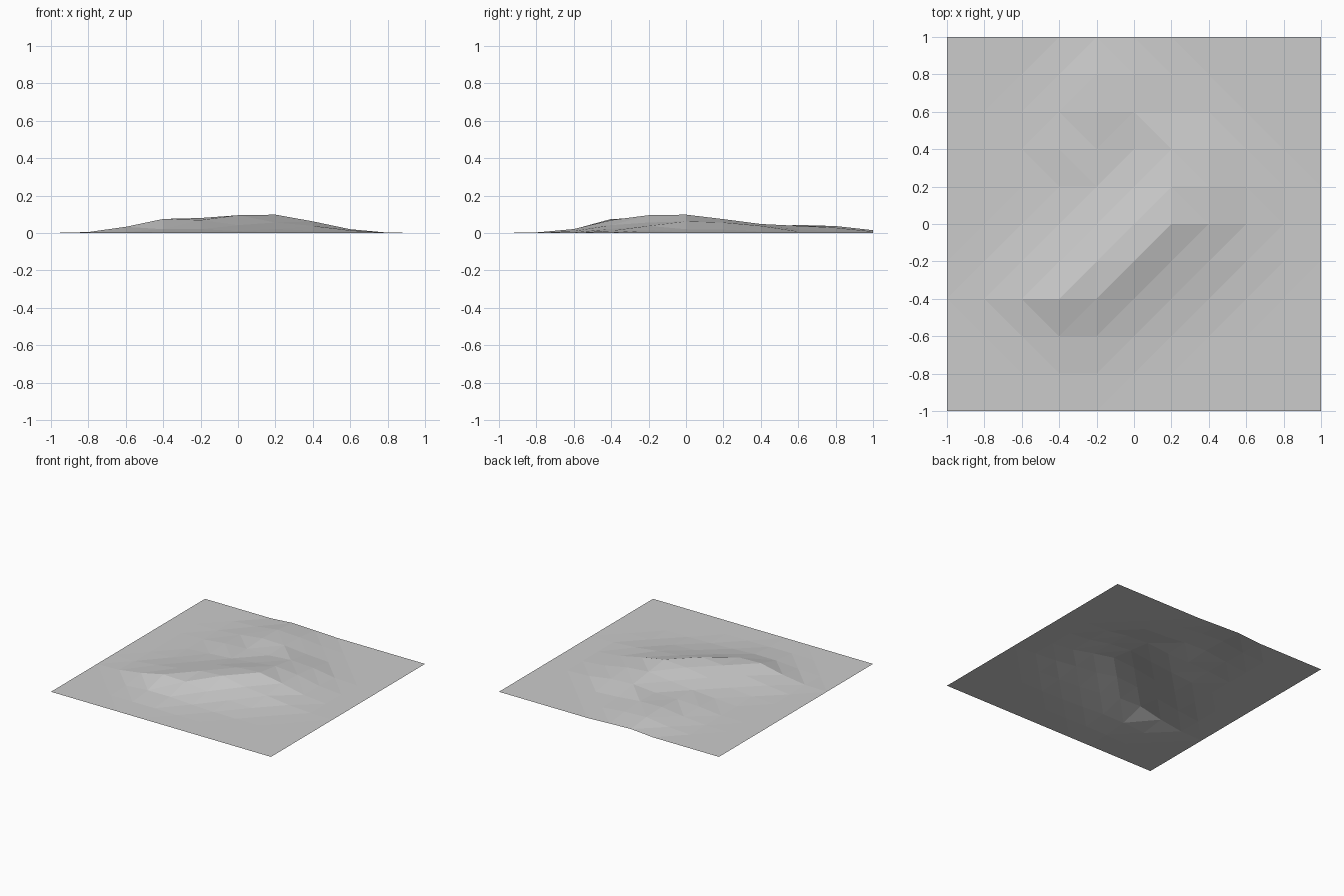
import bpy, bmesh

if "Cube" in bpy.data.objects:
    bpy.data.objects.remove(bpy.data.objects["Cube"])

# Heights in thousandths; rows run back (y = 1) to front, columns x = -0.8 .. 0.8
ROWS = {
    10: (0, 0, 0, 15, 8, 0, 0, 0, 0),
    9: (0, 0, 10, 37, 28, 9, 0, 0, 0),
    8: (0, 2, 18, 43, 38, 20, 8, 0, 0),
    7: (0, 4, 24, 32, 32, 48, 38, 8, 0),
    6: (0, 4, 16, 30, 50, 74, 56, 18, 1),
    5: (0, 8, 26, 55, 86, 98, 62, 20, 2),
    4: (1, 22, 50, 80, 95, 56, 38, 14, 2),
    3: (5, 33, 75, 69, 42, 22, 12, 3, 0),
    2: (0, 6, 20, 21, 10, 3, 0, 0, 0),
    1: (0, 0, 3, 3, 0, 0, 0, 0, 0),
}

# Terrain sheet: a 10 x 10 grid lifted into a low ridge
bm = bmesh.new()
bmesh.ops.create_grid(bm, x_segments=10, y_segments=10, size=1)
for v in bm.verts:
    col = round((v.co.x + 1) / 0.2)
    row = round((v.co.y + 1) / 0.2)
    if 1 <= col <= 9 and row in ROWS:
        v.co.z = ROWS[row][col - 1] / 1000

# Flat triangles, split along the shorter diagonal so the crest stays crisp
bmesh.ops.triangulate(bm, faces=bm.faces[:], quad_method='SHORT_EDGE')
bmesh.ops.recalc_face_normals(bm, faces=bm.faces[:])
if sum(f.normal.z for f in bm.faces) < 0:
    bmesh.ops.reverse_faces(bm, faces=bm.faces[:])

mesh = bpy.data.meshes.new("terrain")
bm.to_mesh(mesh)
bm.free()
mat = bpy.data.materials.new("light grey")
mat.diffuse_color = (0.6, 0.6, 0.6, 1)
mat.use_nodes = True
mat.node_tree.nodes["Principled BSDF"].inputs["Base Color"].default_value = mat.diffuse_color
mesh.materials.append(mat)
terrain = bpy.data.objects.new("terrain", mesh)
bpy.context.collection.objects.link(terrain)
